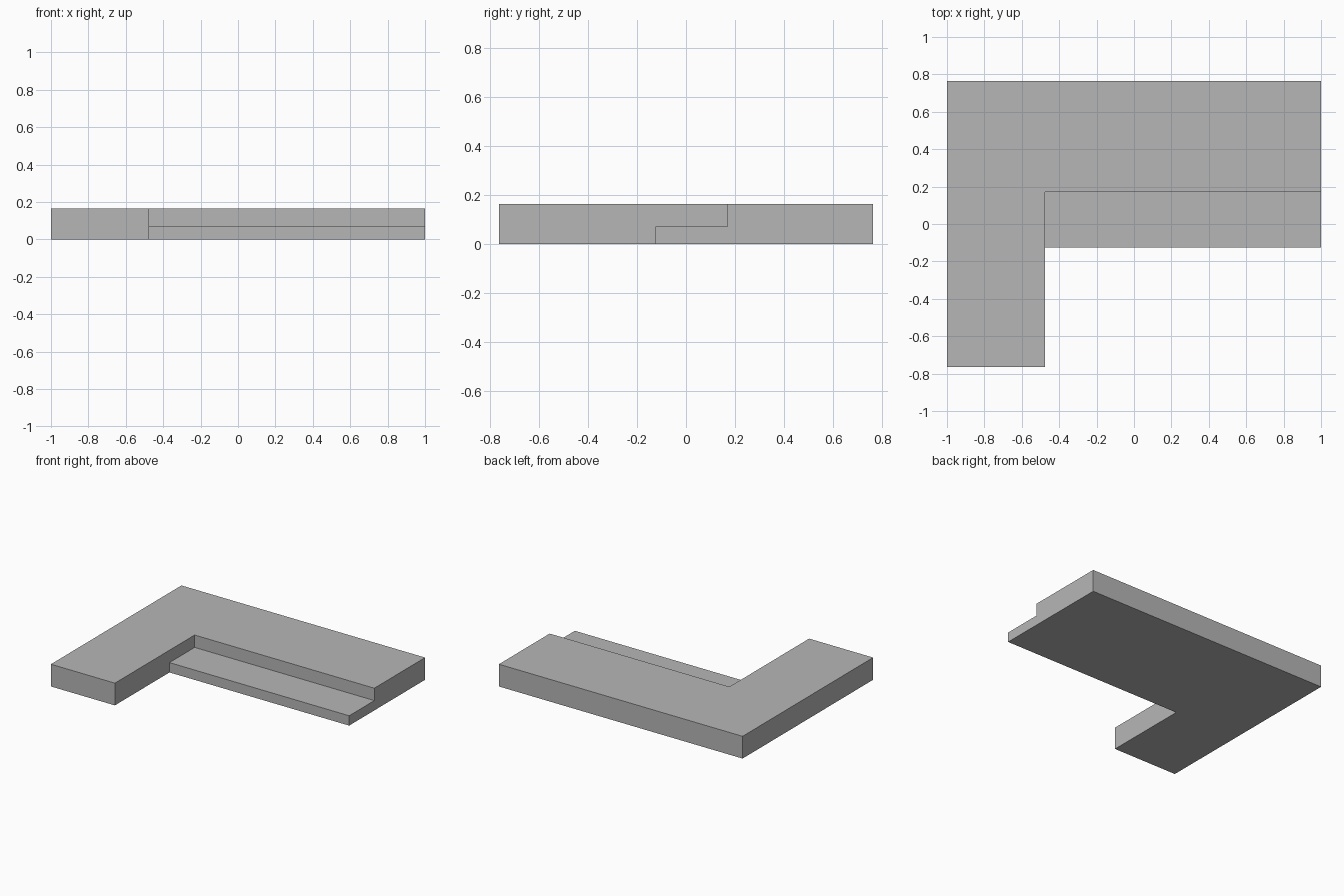
import bpy
import bmesh
import math

cube = bpy.data.objects.get("Cube")
if cube:
    bpy.data.objects.remove(cube, do_unlink=True)

# Main dimensions
X, Y = 1.0, 0.765
INNER_X, INNER_Y = -0.475, 0.17
LEDGE_Y = -0.125
LEDGE_TOP, TOP = 0.073, 0.165

grey = bpy.data.materials.new("plain grey")
grey.use_nodes = True
colour = (0.47, 0.47, 0.47, 1)
grey.diffuse_color = colour
grey.node_tree.nodes["Principled BSDF"].inputs["Base Color"].default_value = colour


def raise_faces(bm, faces, height):
    """Extrude faces upward and return the new top faces."""
    result = bmesh.ops.extrude_face_region(bm, geom=faces)["geom"]
    verts = [g for g in result if isinstance(g, bmesh.types.BMVert)]
    bmesh.ops.translate(bm, verts=verts, vec=(0, 0, height))
    return [g for g in result if isinstance(g, bmesh.types.BMFace)]


bm = bmesh.new()


def corner(x, y):
    return bm.verts.new((x, y, 0))


# Footprint: L-shaped slab and the ledge in its inner corner
inner = corner(INNER_X, INNER_Y)
inner_end = corner(X, INNER_Y)
ledge_start = corner(INNER_X, LEDGE_Y)
slab = bm.faces.new([corner(-X, -Y), corner(INNER_X, -Y), ledge_start, inner,
                     inner_end, corner(X, Y), corner(-X, Y)])
ledge = bm.faces.new([ledge_start, corner(X, LEDGE_Y), inner_end, inner])

# Raise both to the ledge height, then the slab alone to full height
tops = raise_faces(bm, [slab, ledge], LEDGE_TOP)
slab_top = max(tops, key=lambda f: f.calc_area())
raise_faces(bm, [slab_top], TOP - LEDGE_TOP)

# Merge coplanar faces into clean flat sides
bmesh.ops.recalc_face_normals(bm, faces=bm.faces)
bmesh.ops.dissolve_limit(bm, angle_limit=math.radians(1),
                         verts=bm.verts, edges=bm.edges)
bmesh.ops.recalc_face_normals(bm, faces=bm.faces)

mesh = bpy.data.meshes.new("stepped_corner_slab")
bm.to_mesh(mesh)
bm.free()
mesh.materials.append(grey)
bpy.context.collection.objects.link(bpy.data.objects.new("stepped_corner_slab", mesh))
